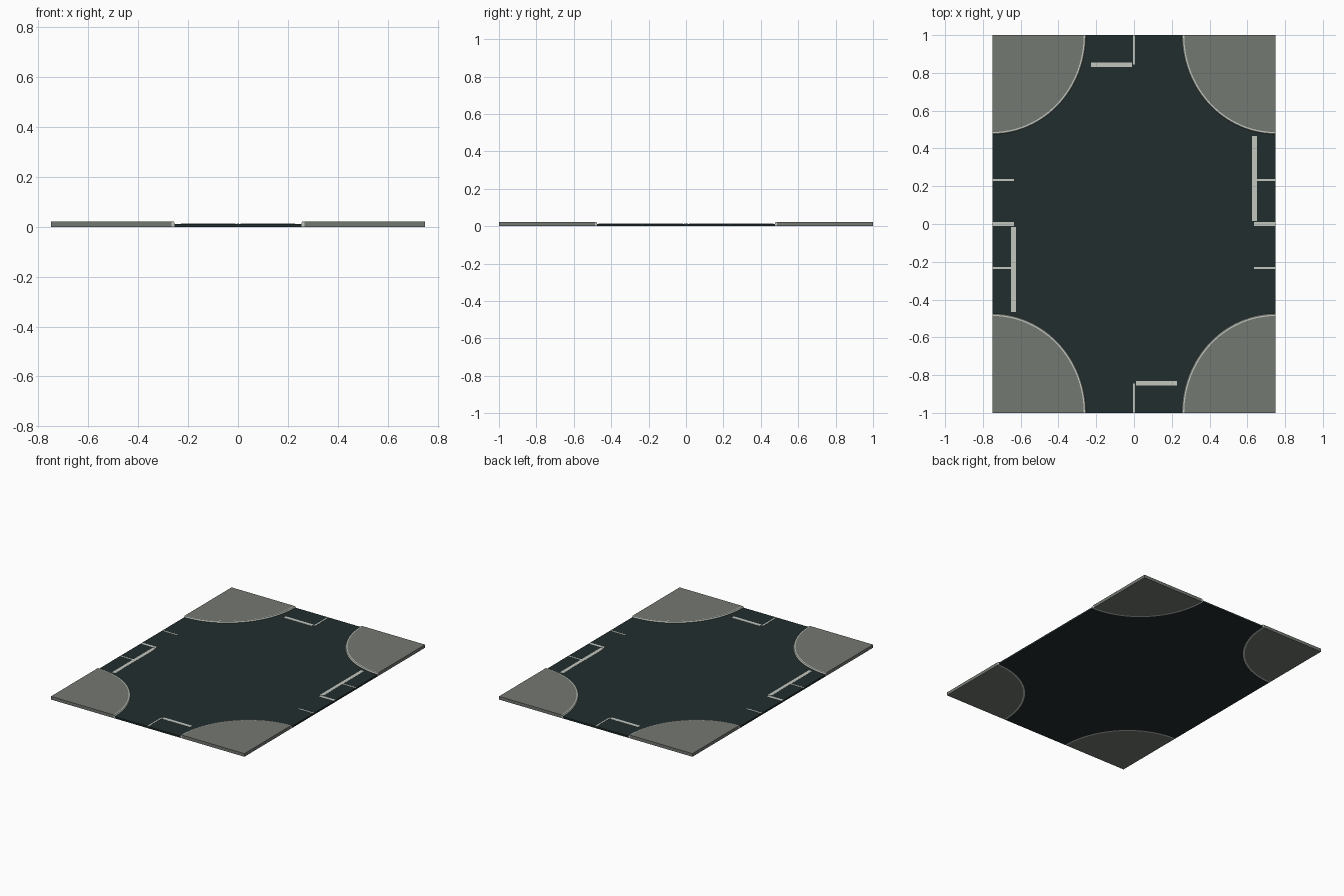
import bpy, bmesh, math

if "Cube" in bpy.data.objects:
    bpy.data.objects.remove(bpy.data.objects["Cube"])

HX, HY = 0.75, 1.0            # half size of the tile
ROAD_Z, WALK_Z = 0.0125, 0.022
RX, RY = 0.496, 0.525         # corner curve radii
RIM = 0.012                   # curb width
SEG = 24


def material(name, rgb):
    m = bpy.data.materials.new(name)
    m.diffuse_color = (*rgb, 1)
    m.use_nodes = True
    m.node_tree.nodes["Principled BSDF"].inputs["Base Color"].default_value = m.diffuse_color
    return m


ASPHALT = material("dark asphalt", (0.016, 0.027, 0.027))
PAVING = material("grey paving", (0.172, 0.188, 0.165))
LIGHT = material("light paint", (0.54, 0.57, 0.52))


def finish(bm, name, *mats):
    bmesh.ops.recalc_face_normals(bm, faces=bm.faces)
    me = bpy.data.meshes.new(name)
    bm.to_mesh(me)
    bm.free()
    for m in mats:
        me.materials.append(m)
    ob = bpy.data.objects.new(name, me)
    bpy.context.collection.objects.link(ob)
    return ob


def arc(sx, sy, inset=0.0):
    """Points of the corner curve, from the side edge to the end edge."""
    pts = []
    for i in range(SEG + 1):
        a = math.pi / 2 * i / SEG
        pts.append((sx * (HX - (RX - inset) * math.sin(a)),
                    sy * (HY - (RY - inset) * math.cos(a))))
    return pts


def prism(name, outline, z0, z1, mat):
    bm = bmesh.new()
    f = bm.faces.new([bm.verts.new((x, y, z0)) for x, y in outline])
    r = bmesh.ops.extrude_face_region(bm, geom=[f])
    for v in r["geom"]:
        if isinstance(v, bmesh.types.BMVert):
            v.co.z = z1
    return finish(bm, name, mat)


# road: slab with the four corners scooped out
outline = (arc(1, 1) + arc(-1, 1)[::-1] + arc(-1, -1) + arc(1, -1)[::-1])
prism("road", outline, 0, ROAD_Z, ASPHALT)

# raised corner pavements, each with a sloping light curb
for sx, side in ((-1, "left"), (1, "right")):
    for sy, end in ((-1, "front"), (1, "back")):
        corner = (sx * HX, sy * HY)
        inner, outer = arc(sx, sy, RIM), arc(sx, sy)
        prism(f"pavement_{end}_{side}", [corner] + inner, 0, WALK_Z, PAVING)
        bm = bmesh.new()
        section = [[bm.verts.new((*p, z)) for p in line] for line, z in (
            (inner, 0), (inner, WALK_Z), (arc(sx, sy, RIM * 0.3), WALK_Z),
            (outer, ROAD_Z + 0.003), (outer, 0))]
        for k in range(5):
            a, b = section[k], section[(k + 1) % 5]
            for i in range(SEG):
                bm.faces.new((a[i], a[i + 1], b[i + 1], b[i]))
        bm.faces.new([row[0] for row in section])
        bm.faces.new([row[-1] for row in section])
        finish(bm, f"curb_{end}_{side}", LIGHT)

# painted lines (x0, x1, y0, y1), repeated by a half turn
lines = {
    "stop_line_end": (-0.228, -0.01, 0.832, 0.856),
    "lane_line_end": (-0.005, 0.005, 0.845, HY),
    "stop_line_side": (0.626, 0.651, 0.016, 0.467),
    "centre_line_side": (0.634, HX, -0.01, 0.01),
    "lane_line_side_in": (0.651, HX, 0.228, 0.238),
    "lane_line_side_out": (0.634, HX, -0.238, -0.228),
}
for name, (x0, x1, y0, y1) in lines.items():
    for s, tag in ((1, "a"), (-1, "b")):
        prism(f"{name}_{tag}",
              [(s * x, s * y) for x, y in ((x0, y0), (x1, y0), (x1, y1), (x0, y1))],
              ROAD_Z, ROAD_Z + 0.001, LIGHT)
